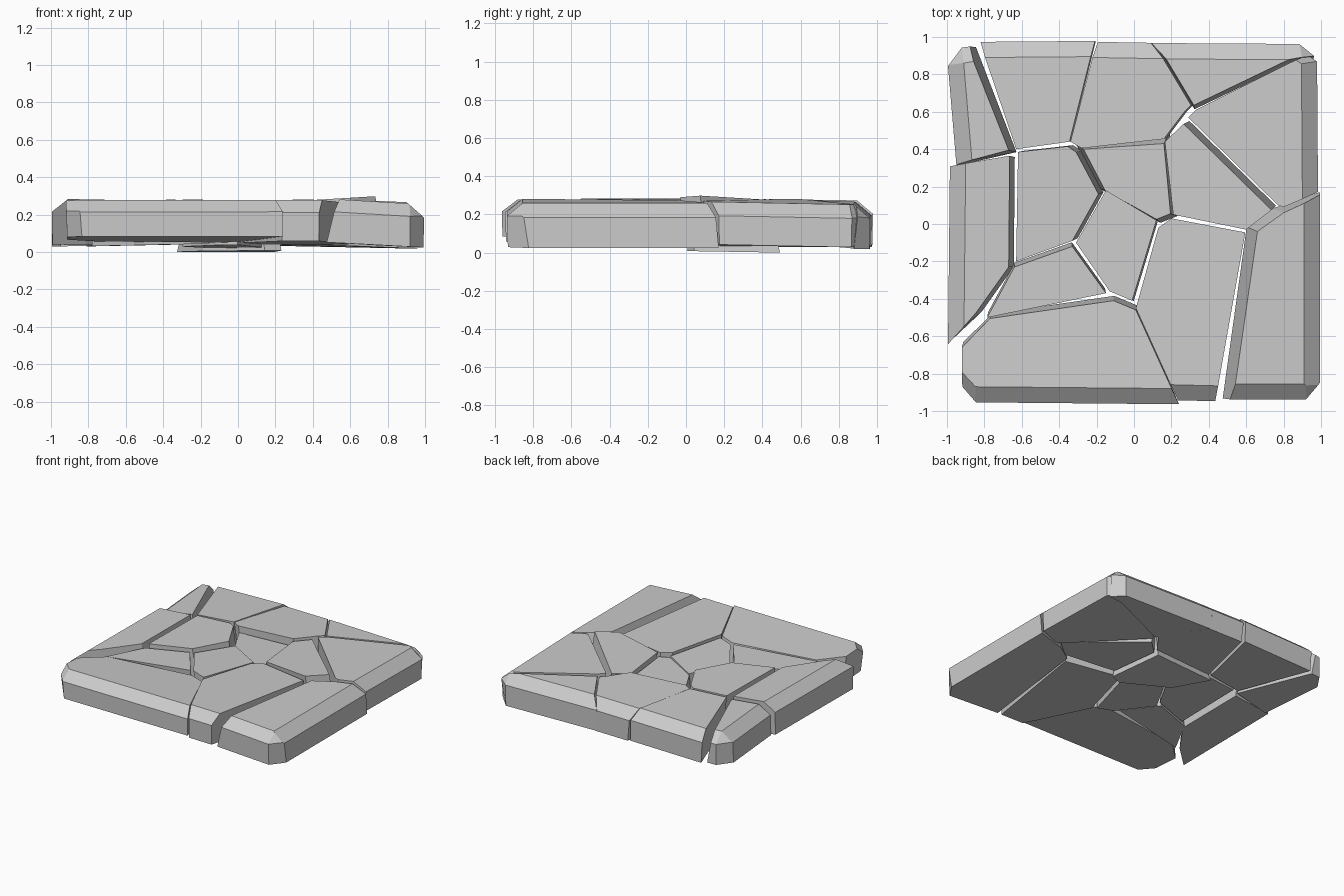
import bpy, bmesh
from mathutils import Vector

if "Cube" in bpy.data.objects:
    bpy.data.objects.remove(bpy.data.objects["Cube"])

CHAMFER, DROP = 0.085, 0.07


def stone(name, outline, z=0.275, slope=(0, 0), lean=(0, 0), thick=0.23, flare=0.985):
    """One fragment: top outline (x, y), tilted top, leaning walls, chamfered outer rim."""
    pts = [Vector(p) for p in outline]
    mid = sum(pts, Vector((0, 0))) / len(pts)
    area = sum(p.x * q.y - q.x * p.y for p, q in zip(pts, pts[1:] + pts[:1]))
    if area < 0:
        pts.reverse()
    top_z = lambda p: z + slope[0] * (p.x - mid.x) + slope[1] * (p.y - mid.y)

    bm = bmesh.new()
    top, bottom = [], []
    for p in pts:
        low = mid + (p - mid) * flare
        # rim walls stay upright, inner walls lean
        low.x += lean[0] if abs(p.x) < 0.91 else 0
        low.y += lean[1] if abs(p.y) < 0.91 else 0
        top.append(bm.verts.new((p.x, p.y, top_z(p))))
        bottom.append(bm.verts.new((low.x, low.y, top_z(p) - thick)))
    bm.faces.new(top)
    bm.faces.new(bottom[::-1])
    n = len(pts)
    for i in range(n):
        j = (i + 1) % n
        bm.faces.new((top[j], top[i], bottom[i], bottom[j]))

    # chamfer the edges lying on the slab rim and its cut corners
    for i in range(n):
        p, q = pts[i], pts[(i + 1) % n]
        m = (p + q) / 2
        d = (q - p).normalized()
        out = Vector((d.y, -d.x))
        corner = min(abs(m.x), abs(m.y)) > 0.87 and min(abs(out.x), abs(out.y)) > 0.5
        if max(abs(m.x), abs(m.y)) < 0.935 and not corner:
            continue
        inset = 0.06 if corner else CHAMFER
        a = Vector((p.x, p.y, top_z(p) - DROP))
        b = Vector((q.x, q.y, top_z(q) - DROP))
        im = m - out * inset
        c = Vector((im.x, im.y, top_z(im)))
        normal = (b - a).cross(c - a).normalized()
        if normal.z < 0:
            normal.negate()
        geom = bm.verts[:] + bm.edges[:] + bm.faces[:]
        bmesh.ops.bisect_plane(bm, geom=geom, plane_co=a, plane_no=normal,
                               dist=1e-5, clear_outer=True)
        edges = [e for e in bm.edges if e.is_boundary]
        if edges:
            bmesh.ops.holes_fill(bm, edges=edges, sides=0)
    bmesh.ops.recalc_face_normals(bm, faces=bm.faces[:])
    mesh = bpy.data.meshes.new(name)
    bm.to_mesh(mesh)
    bm.free()
    obj = bpy.data.objects.new(name, mesh)
    bpy.context.collection.objects.link(obj)
    return obj


# back row
stone("back_left_corner_stone", [(-.995, .85), (-.92, .945), (-.89, .95), (-.67, .395), (-.95, .32)],
      z=.262, slope=(.03, 0), lean=(.045, -.015))
stone("back_left_stone", [(-.825, .975), (-.21, .98), (-.345, .44), (-.63, .40)],
      z=.272, slope=(.02, -.02), lean=(.01, 0))
stone("back_middle_stone", [(-.2, .975), (.085, .97), (.155, .885), (.305, .635), (.27, .6),
                            (.16, .455), (-.28, .405), (-.34, .44)],
      z=.272, slope=(0, -.03), lean=(.02, .005))
stone("back_right_stone", [(.09, .968), (.885, .963), (.965, .905), (.83, .88), (.32, .635), (.17, .885)],
      z=.26, slope=(-.02, -.04), lean=(0, -.025))

# right side
stone("right_stone", [(.33, .61), (.83, .86), (.93, .905), (.98, .87), (.985, .17),
                      (.80, .09), (.77, .1), (.29, .57)],
      z=.265, slope=(-.04, -.02), lean=(0, 0), thick=.22)
stone("front_right_corner_stone", [(.995, .15), (.80, .06), (.66, -.04), (.53, -.94),
                                   (.92, -.94), (.995, -.86)],
      z=.265, slope=(-.06, 0), lean=(-.06, .03))

# front row
stone("front_middle_stone", [(.13, -.02), (.2, .03), (.595, -.045), (.435, -.95), (.235, -.945), (.01, -.45)],
      z=.268, slope=(0, -.02), lean=(0, 0), thick=.22)
stone("front_left_corner_stone", [(-.92, -.66), (-.92, -.88), (-.85, -.955), (.24, -.965),
                                  (.01, -.46), (-.11, -.41), (-.77, -.505)],
      z=.268, slope=(0, -.06), lean=(.01, .03), thick=.2)

# left side
stone("left_stone", [(-.985, .31), (-.665, .365), (-.67, -.23), (-.845, -.475), (-.995, -.645)],
      z=.282, slope=(-.02, 0), lean=(.03, 0), thick=.245)

# inner stones
stone("inner_right_stone", [(.265, .535), (.735, .075), (.60, -.03), (.21, .05), (.165, .44)],
      z=.278, slope=(.06, 0), lean=(.03, .02))
stone("inner_left_stone", [(-.62, .385), (-.355, .415), (-.31, .385), (-.19, .16), (-.33, -.09), (-.63, -.2)],
      z=.278, lean=(.03, .01))
stone("inner_front_left_stone", [(-.64, -.23), (-.33, -.12), (-.15, -.37), (-.785, -.50)],
      z=.258, slope=(.02, 0), lean=(0, .025), thick=.22)
stone("centre_stone", [(-.15, .18), (.12, .02), (-.01, -.41), (-.13, -.36), (-.31, -.1)],
      z=.255, slope=(0, -.03), lean=(.01, -.005), thick=.225)
stone("sunken_stone", [(-.27, .4), (.16, .43), (.195, .055), (.12, .025), (-.155, .18)],
      z=.236, slope=(0, -.02), lean=(0, .02), thick=.2315, flare=1.2)
